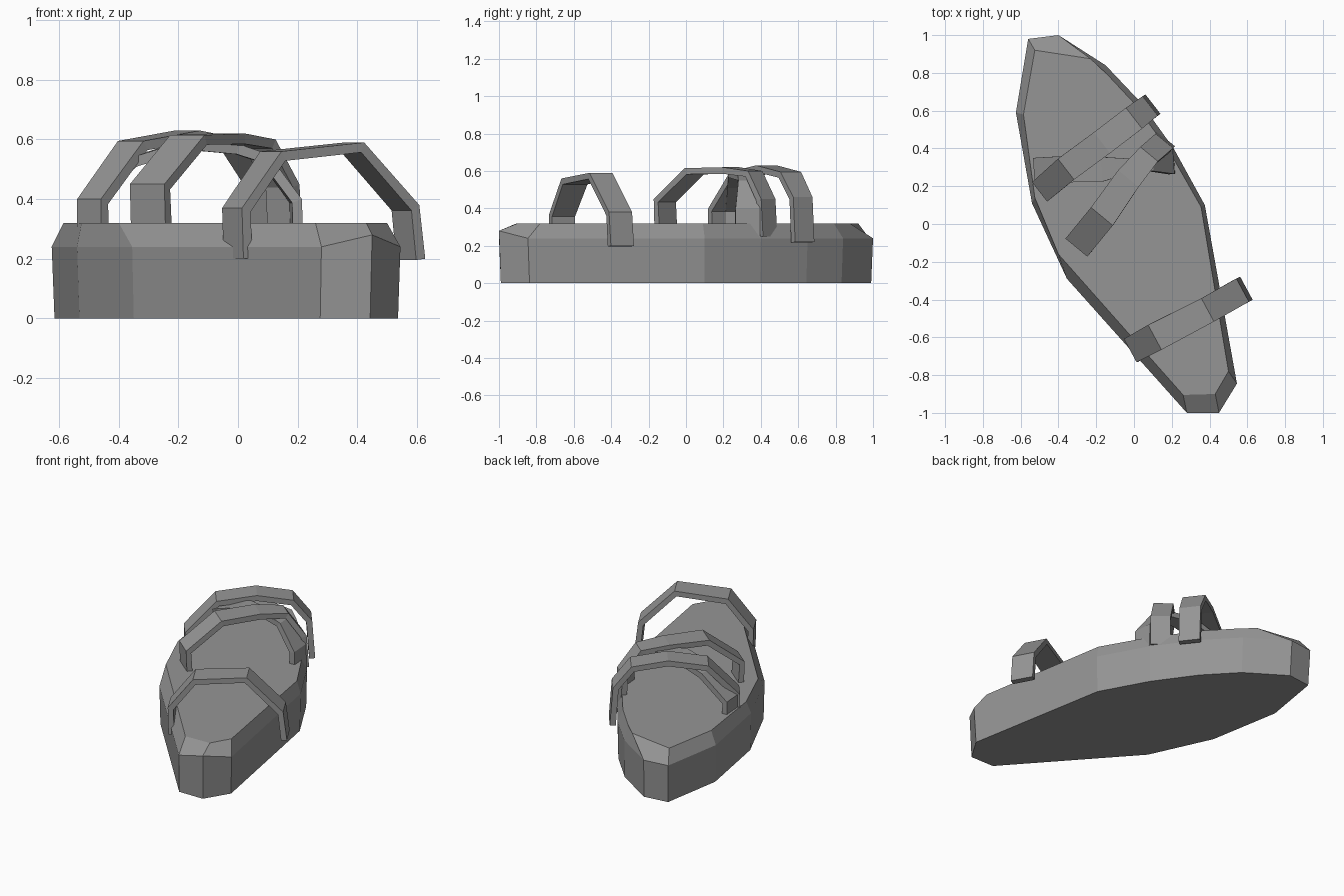
import bpy, bmesh
from mathutils import Vector

cube = bpy.data.objects.get("Cube")
if cube:
    bpy.data.objects.remove(cube)

grey = bpy.data.materials.new("plain grey")
grey.use_nodes = True
grey.diffuse_color = (0.3, 0.3, 0.3, 1)
grey.node_tree.nodes["Principled BSDF"].inputs["Base Color"].default_value = (0.3, 0.3, 0.3, 1)


def loft(name, rings):
    """Skin equal-length point rings and cap both ends."""
    bm = bmesh.new()
    loops = [[bm.verts.new(p) for p in ring] for ring in rings]
    n = len(loops[0])
    for a, b in zip(loops, loops[1:]):
        for i in range(n):
            j = (i + 1) % n
            bm.faces.new((a[i], a[j], b[j], b[i]))
    bm.faces.new(loops[0])
    bm.faces.new(loops[-1])
    bmesh.ops.recalc_face_normals(bm, faces=bm.faces)
    mesh = bpy.data.meshes.new(name)
    bm.to_mesh(mesh)
    bm.free()
    mesh.materials.append(grey)
    obj = bpy.data.objects.new(name, mesh)
    bpy.context.collection.objects.link(obj)
    return obj


def strap(name, path, widths, thick=0.035):
    """Sweep a flat band along a path, its width lying level across the run."""
    pts = [Vector(p) for p in path]
    run = pts[-1] - pts[0]
    side = Vector((run.y, -run.x, 0)).normalized()
    rings = []
    for i, p in enumerate(pts):
        tangent = pts[min(i + 1, len(pts) - 1)] - pts[max(i - 1, 0)]
        out = side.cross(tangent).normalized()
        w = side * widths[i] / 2
        rings.append([p - w, p + w, p + w - out * thick, p - w - out * thick])
    return loft(name, rings)


# Sole: upright wall with a bevelled rim
wall = [(-.56, .98), (-.40, 1), (-.15, .84), (.03, .65), (.21, .40), (.375, .10),
        (.545, -.845), (.45, -1), (.28, -1), (-.355, -.29), (-.54, .11), (-.625, .59)]
rim = [(-.525, .92), (-.23, .875), (-.14, .79), (0, .64), (.19, .38), (.355, .09),
       (.5, -.78), (.43, -.9), (.26, -.905), (-.40, -.16), (-.525, .14), (-.585, .58)]
loft("sole", [
    [(x * .985, y * .99, 0) for x, y in wall],
    [(x, y, .28 if x > 0.4 and y < -.9 else .24) for x, y in wall],
    [(x, y, .32) for x, y in rim],
])

# Heel strap
strap("heel_strap",
      [(-.015, -.67, .2), (-.02, -.67, .37), (.11, -.6, .56),
       (.39, -.455, .59), (.575, -.35, .38), (.595, -.34, .2)],
      [.14, .14, .15, .14, .14, .14])

# Crossing straps over the forefoot
strap("inner_cross_strap",
      [(-.3, -.12, .25), (-.305, -.125, .45), (-.17, .04, .615),
       (-.03, .24, .62), (.08, .37, .6), (.16, .44, .45), (.17, .45, .25)],
      [.15, .15, .15, .14, .12, .12, .12])
strap("outer_cross_strap",
      [(-.5, .17, .25), (-.5, .17, .4), (-.36, .29, .595),
       (-.17, .43, .63), (0, .56, .595), (.085, .625, .46), (.1, .635, .22)],
      [.13, .13, .14, .14, .14, .13, .13])
strap("middle_strap",
      [(-.53, .28, .25), (-.53, .28, .4), (-.36, .29, .54), (-.17, .29, .6),
       (0, .31, .585), (.1, .33, .55), (.21, .33, .4), (.215, .33, .25)],
      [.14, .14, .14, .13, .07, .1, .13, .13])
